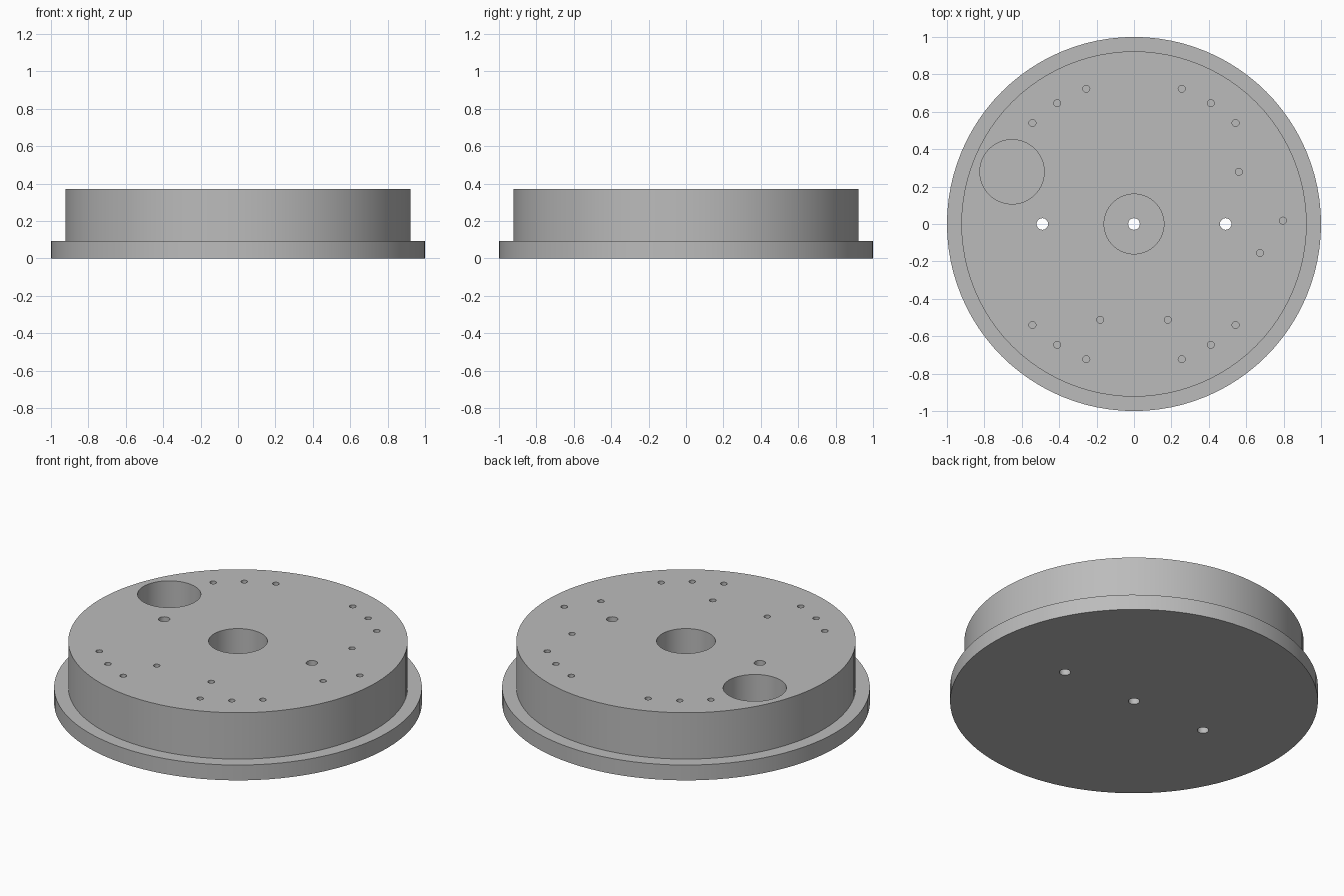
import bpy, bmesh, math
from mathutils import Matrix

if "Cube" in bpy.data.objects:
    bpy.data.objects.remove(bpy.data.objects["Cube"], do_unlink=True)

FLANGE_TOP, TOP = 0.092, 0.37

grey = bpy.data.materials.new("plain grey")
grey.use_nodes = True
grey.diffuse_color = (0.5, 0.5, 0.5, 1)
grey.node_tree.nodes["Principled BSDF"].inputs["Base Color"].default_value = (0.5, 0.5, 0.5, 1)


def add_object(name, bm):
    mesh = bpy.data.meshes.new(name)
    bm.to_mesh(mesh)
    bm.free()
    mesh.materials.append(grey)
    obj = bpy.data.objects.new(name, mesh)
    bpy.context.collection.objects.link(obj)
    return obj


def lathe(bm, profile, x=0, y=0, sides=96):
    """Closed solid of stacked rings, given (radius, height) pairs."""
    rings = []
    for r, z in profile:
        rings.append([bm.verts.new((x + r * math.cos(math.tau * i / sides),
                                    y + r * math.sin(math.tau * i / sides), z))
                      for i in range(sides)])
    for low, high in zip(rings, rings[1:]):
        for i in range(sides):
            j = (i + 1) % sides
            bm.faces.new((low[i], low[j], high[j], high[i]))
    bm.faces.new(rings[0][::-1])
    bm.faces.new(rings[-1])


# Stepped round base: wide flange below a narrower drum
bm = bmesh.new()
lathe(bm, [(1, 0), (1, FLANGE_TOP), (0.923, FLANGE_TOP), (0.923, TOP)])
base = add_object("flanged_base", bm)

# Cutter for every hole
bm = bmesh.new()
over = TOP + 0.1
# centre bore, stepped down to a through hole
lathe(bm, [(0.031, -0.1), (0.031, FLANGE_TOP), (0.16, FLANGE_TOP), (0.16, over)], sides=64)
# side through holes
for x in (-0.49, 0.49):
    lathe(bm, [(0.031, -0.1), (0.031, over)], x, 0, 32)
# large offset pocket
lathe(bm, [(0.172, FLANGE_TOP), (0.172, over)], -0.652, 0.279, 64)
# small pin holes: mirrored groups of three, then the single ones
pins = [(sx * x, sy * y) for x, y in ((0.255, 0.723), (0.411, 0.646), (0.543, 0.54))
        for sx in (-1, 1) for sy in (-1, 1)]
pins += [(-0.181, -0.512), (0.181, -0.512), (0.561, 0.279), (0.796, 0.018), (0.673, -0.155)]
for x, y in pins:
    lathe(bm, [(0.0185, 0.19), (0.0185, over)], x, y, 24)
cutter = add_object("hole_cutter", bm)
cutter.hide_render = True

# Cut the holes and drop the cutter
cut = base.modifiers.new("holes", "BOOLEAN")
cut.operation = "DIFFERENCE"
cut.solver = "EXACT"
cut.object = cutter
bpy.ops.object.select_all(action="DESELECT")
bpy.context.view_layer.objects.active = base
base.select_set(True)
bpy.ops.object.modifier_apply(modifier=cut.name)
bpy.data.objects.remove(cutter, do_unlink=True)
bpy.ops.object.shade_smooth_by_angle(angle=math.radians(30))
